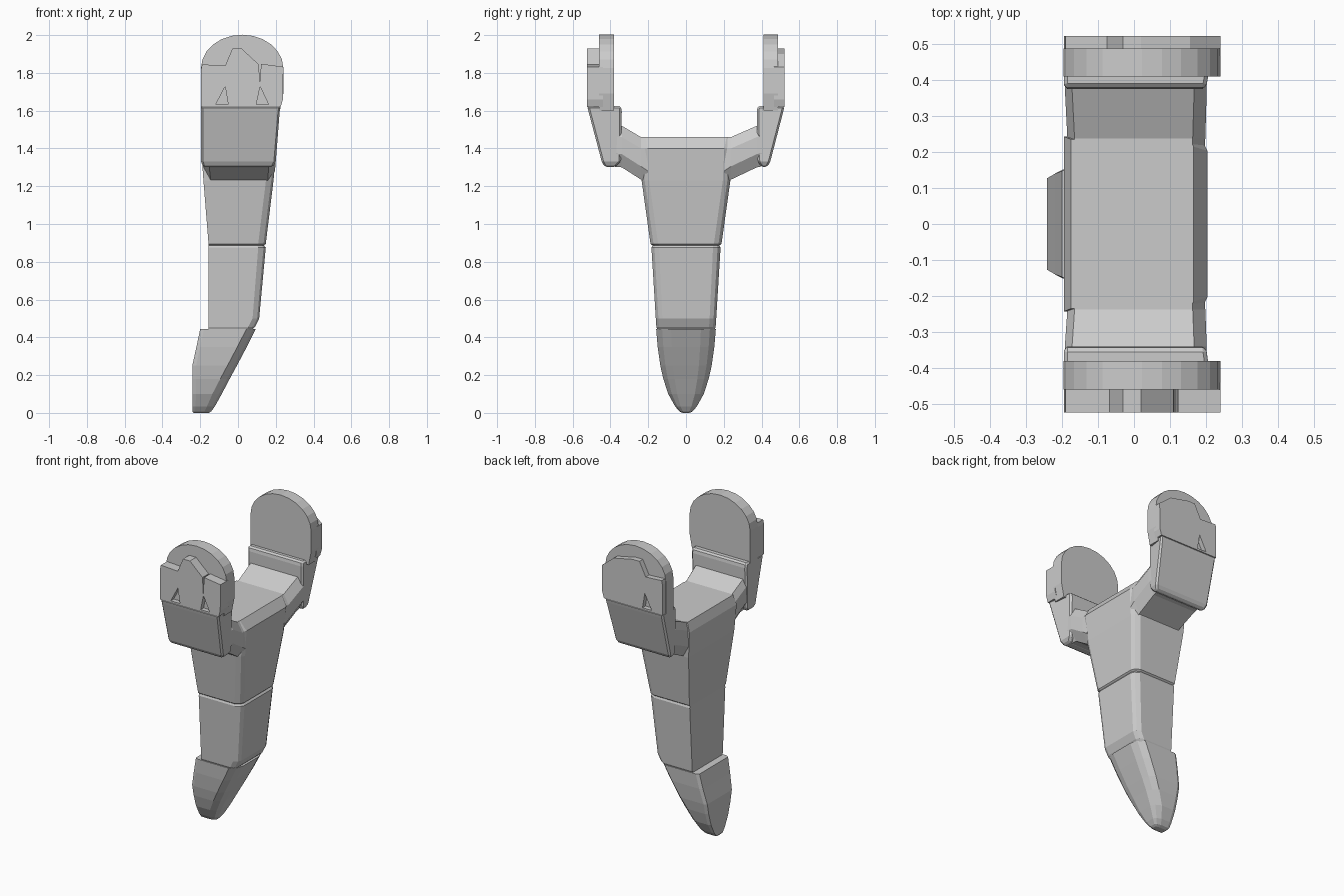
import bpy, bmesh, math

if "Cube" in bpy.data.objects:
    bpy.data.objects.remove(bpy.data.objects["Cube"])


def loft(name, rings):
    """Skin a list of equal-length rings of 3D points and cap both ends."""
    bm = bmesh.new()
    vr = [[bm.verts.new(p) for p in ring] for ring in rings]
    n = len(vr[0])
    for a, b in zip(vr, vr[1:]):
        for i in range(n):
            j = (i + 1) % n
            bm.faces.new((a[i], a[j], b[j], b[i]))
    bm.faces.new(vr[0])
    bm.faces.new(vr[-1])
    bmesh.ops.recalc_face_normals(bm, faces=bm.faces)
    mesh = bpy.data.meshes.new(name)
    bm.to_mesh(mesh)
    bm.free()
    obj = bpy.data.objects.new(name, mesh)
    bpy.context.collection.objects.link(obj)
    return obj


def slab(name, outline, y0, y1):
    """Extrude an x-z outline between two y positions."""
    return loft(name, [[(x, y, z) for x, z in outline] for y in (y0, y1)])


def bevel(obj, width):
    mod = obj.modifiers.new("edge_bevel", 'BEVEL')
    mod.width = width
    mod.segments = 1
    mod.limit_method = 'ANGLE'


def stem_ring(z, xb, xf, w, c):
    """Flat back, chamfered front corners."""
    return [(xb, -w, z), (xf - c, -w, z), (xf - c * .3, -w + c * .4, z), (xf, -w + c, z),
            (xf, w - c, z), (xf - c * .3, w - c * .4, z), (xf - c, w, z), (xb, w, z)]


# Central stem: three stacked segments
loft("upper_stem", [stem_ring(*s) for s in [
    (.885, -.155, .135, .175, .035), (.895, -.156, .147, .188, .04),
    (1.23, -.183, .188, .235, .04), (1.40, -.195, .204, .243, .04),
    (1.46, -.175, .165, .235, .02)]])
loft("middle_stem", [stem_ring(*s) for s in [
    (.44, -.155, .075, .150, .03), (.455, -.155, .09, .157, .035),
    (.50, -.155, .112, .160, .035), (.875, -.155, .147, .183, .04),
    (.89, -.155, .135, .176, .035)]])


# Rounded tip with a shelf at the back
def tip_ring(z, xb, xf, w):
    c = min(.05, (xf - xb) * .35)
    return [(xb, -w * .93, z), (xb + c * .4, -w, z), (xf - c, -w, z), (xf - c * .3, -w * .8, z),
            (xf, -w * .5, z), (xf, w * .5, z), (xf - c * .3, w * .8, z), (xf - c, w, z),
            (xb + c * .4, w, z), (xb, w * .93, z)]


loft("tip", [tip_ring(*s) for s in [
    (0, -.235, -.155, .018), (.008, -.242, -.142, .035), (.035, -.242, -.122, .058),
    (.10, -.242, -.086, .094), (.18, -.242, -.044, .120), (.25, -.242, -.006, .136),
    (.35, -.22, .047, .150), (.445, -.20, .095, .158)]])


# Fork arms: connector, jaw, rounded plate and outer pad on each side
def connector_ring(y, z0, z1, x0, x1):
    return [(x0 + .04, y, z0), (x1 - .04, y, z0), (x1, y, z0 + .07), (x1, y, z1 - .06),
            (x1 - .035, y, z1), (x0 + .02, y, z1), (x0, y, z1 - .05), (x0, y, z0 + .07)]


def arm(label, s, shift, face, outer, pad_top, triangles):
    loft(label + "_connector", [connector_ring(s * y, *r) for y, r in [
        (.20, (1.21, 1.46, -.185, .195)), (.238, (1.235, 1.46, -.185, .198)),
        (.34 + shift, (1.30, 1.52, -.192, .202)), (.40, (1.305, 1.52, -.192, .202))]])

    jaw = loft(label + "_jaw", [
        [(x0, s * yi, z), (x1, s * yi, z), (x1 + dx, s * yo, z), (x0, s * yo, z)]
        for z, x0, x1, dx, yi, yo in [
            (1.302, -.185, .185, 0, .375 + shift * .7, .430),
            (1.33, -.195, .20, 0, .345 + shift, .446),
            (1.595, -.195, .20, .022, .340 + shift, outer - .007),
            (1.625, -.195, .20, .026, .345 + shift, outer)]])
    bevel(jaw, .01)

    # Round-topped plate
    arc = [(.022 + .218 * math.cos(a), 1.825 + .177 * math.sin(a))
           for a in [math.pi * i / 12 for i in range(13)]]
    slab(label + "_plate", [(-.195, 1.60), (.222, 1.60), (.24, 1.69)] + arc,
         s * (.38 + shift * .85), s * face)

    # Outer pad with stepped top and triangular recesses
    pad = slab(label + "_pad",
               [(-.195, 1.62), (.226, 1.62), (.238, 1.66)] + pad_top,
               s * (face - .02), s * outer)
    for i, (xa, xb, xt) in enumerate(triangles):
        cutter = slab(f"{label}_recess_cutter_{i}", [(xa, 1.632), (xb, 1.632), (xt, 1.728)],
                      s * (outer - .03), s * (outer + .05))
        cutter.hide_render = True
        cutter.display_type = 'WIRE'
        mod = pad.modifiers.new("recess", 'BOOLEAN')
        mod.operation = 'DIFFERENCE'
        mod.solver = 'EXACT'
        mod.object = cutter


arm("front", -1, 0, .46, .523,
    [(.24, 1.832), (.122, 1.848), (.116, 1.74), (.110, 1.845), (.02, 1.928), (-.03, 1.928),
     (-.068, 1.838), (-.19, 1.845), (-.195, 1.82)],
    [(-.118, -.052, -.068), (.097, .162, .117)])
arm("rear", 1, .035, .487, .522,
    [(.24, 1.832), (.155, 1.90), (.02, 1.928), (-.03, 1.928),
     (-.075, 1.838), (-.19, 1.845), (-.195, 1.82)],
    [(-.118, -.052, -.068)])
